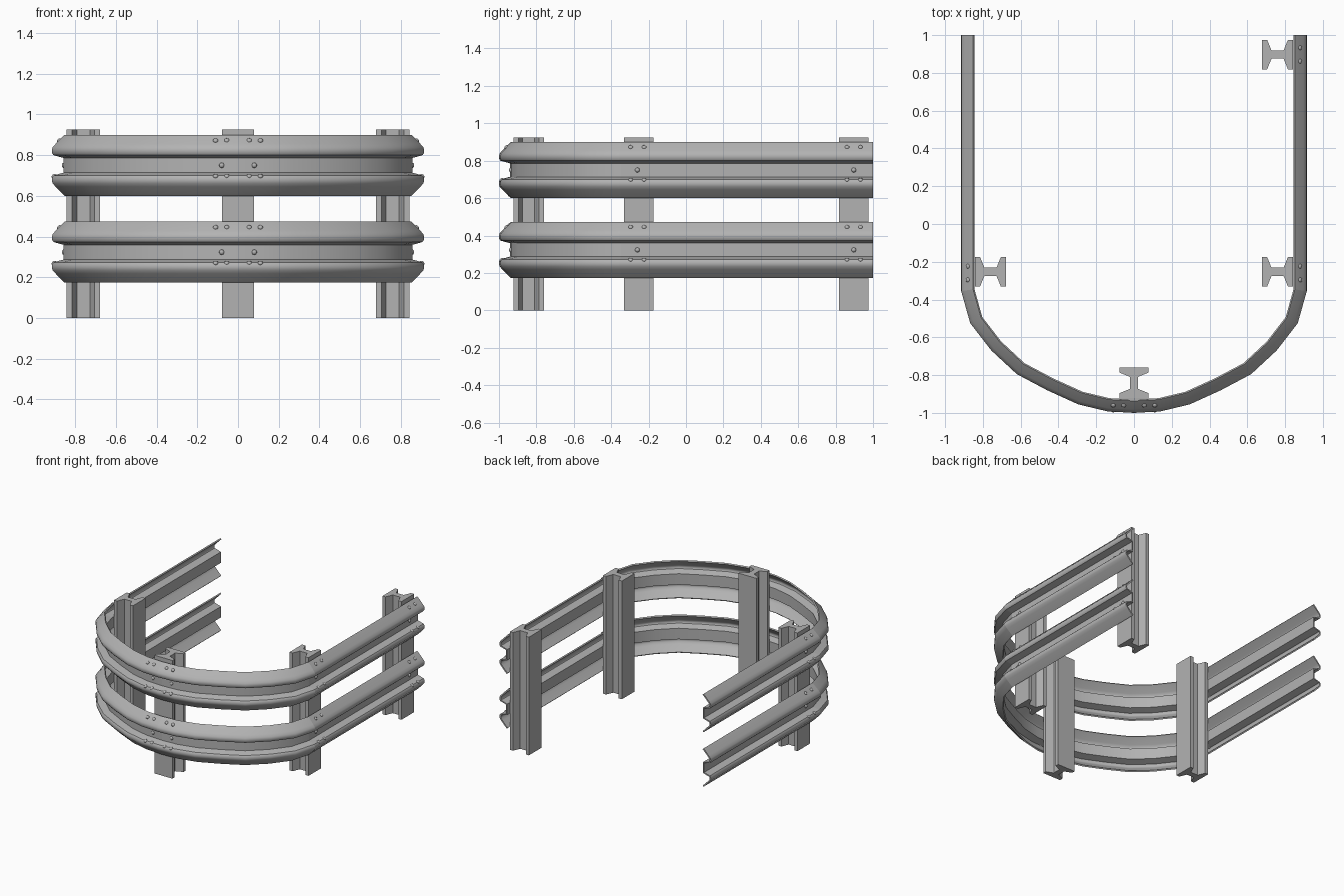
import bpy, bmesh, math
from mathutils import Vector, Matrix

cube = bpy.data.objects.get("Cube")
if cube:
    bpy.data.objects.remove(cube, do_unlink=True)

steel = bpy.data.materials.new("galvanised_grey")
steel.use_nodes = True
GREY = (0.45, 0.45, 0.45, 1)
steel.diffuse_color = GREY
steel.node_tree.nodes["Principled BSDF"].inputs["Base Color"].default_value = GREY


def make_object(name, bm):
    mesh = bpy.data.meshes.new(name)
    bm.to_mesh(mesh)
    bm.free()
    mesh.materials.append(steel)
    obj = bpy.data.objects.new(name, mesh)
    bpy.context.collection.objects.link(obj)
    return obj


def activate(obj):
    bpy.ops.object.select_all(action='DESELECT')
    obj.select_set(True)
    bpy.context.view_layer.objects.active = obj


def smooth(obj, degrees):
    activate(obj)
    bpy.ops.object.shade_smooth_by_angle(angle=math.radians(degrees))


# Rail path in plan, from the left end round the front to the right end
half_path = [(0.915, 1), (0.915, -0.355), (0.867, -0.525), (0.755, -0.67),
             (0.62, -0.795), (0.46, -0.88), (0.295, -0.955), (0.14, -0.992)]
path = [Vector(p) for p in half_path + [(0, -1)] + [(-x, y) for x, y in half_path[::-1]]]

# Double-ridged section: height from the centre line, depth behind the outer face
half_section = [(0.15, 0.063), (0.14, 0.052), (0.105, 0.018), (0.088, 0.003),
                (0.075, 0), (0.06, 0.001), (0.05, 0.008), (0.036, 0.058)]
section = half_section + [(-h, d) for h, d in half_section[::-1]]


def left_of(v):
    return Vector((-v.y, v.x))


def miter(i):
    """Outward offset direction at a path point."""
    before = path[max(i, 1)] - path[max(i, 1) - 1]
    j = min(i, len(path) - 2)
    after = path[j + 1] - path[j]
    a, b = left_of(before.normalized()), left_of(after.normalized())
    return (a + b) / (1 + a.dot(b))


def rail(name, first, last, height):
    bm = bmesh.new()
    rows = []
    for i in range(first, last + 1):
        out = miter(i)
        row = []
        for h, d in section:
            p = path[i] - out * d
            row.append(bm.verts.new((p.x, p.y, height + h)))
        rows.append(row)
    for r, s in zip(rows, rows[1:]):
        for k in range(len(section) - 1):
            bm.faces.new((r[k], s[k], s[k + 1], r[k + 1]))
    obj = make_object(name, bm)
    activate(obj)
    mod = obj.modifiers.new("sheet_thickness", 'SOLIDIFY')
    mod.thickness = 0.011
    mod.offset = -1
    bpy.ops.object.modifier_apply(modifier=mod.name)
    smooth(obj, 35)


# Posts: I-beam plan with tapered flanges, outer flange towards +y locally
def post(name, x, y, angle):
    w, l, tip, root, web = 0.078, 0.082, 0.027, 0.05, 0.022
    quarter = [(w, l), (w, l - tip), (web, l - root)]
    right = quarter + [(a, -b) for a, b in quarter[::-1]]
    outline = right + [(-a, b) for a, b in right[::-1]]
    bm = bmesh.new()
    face = bm.faces.new([bm.verts.new((a, b, 0)) for a, b in outline])
    top = bmesh.ops.extrude_face_region(bm, geom=[face])["geom"]
    bmesh.ops.translate(bm, vec=(0, 0, 0.925),
                        verts=[v for v in top if isinstance(v, bmesh.types.BMVert)])
    bmesh.ops.recalc_face_normals(bm, faces=bm.faces)
    obj = make_object(name, bm)
    obj.location = (x, y, 0)
    obj.rotation_euler.z = math.radians(angle)


post("front_post", 0, -0.841, 180)
post("left_post", 0.76, -0.253, -90)
post("right_post", -0.76, -0.253, 90)
post("left_end_post", 0.76, 0.897, -90)


# Bolts: domed heads, all those of one rail in one object
def bolt(bm, x, y, z, out, tilt, depth):
    out = Vector(out)
    normal = out * math.cos(tilt) + Vector((0, 0, math.sin(tilt)))
    place = Matrix.Translation(Vector((x, y, z)) - out * depth)
    turn = normal.to_track_quat('Z', 'Y').to_matrix().to_4x4()
    bmesh.ops.create_uvsphere(bm, u_segments=10, v_segments=6, radius=0.013,
                              matrix=place @ turn @ Matrix.Diagonal((1, 1, 0.7, 1)))


def bolts(name, height):
    bm = bmesh.new()
    ridge = [(0.122, 0.036, math.radians(45)), (-0.053, 0.01, math.radians(50))]
    groups = [(1, -0.26), (-1, -0.26), (1, 0.897)]
    for side, y in groups:
        out = (side, 0, 0)
        bolt(bm, side * 0.915, y, height, out, 0, 0.058)
        for dy in (-0.036, 0.036):
            for dz, depth, tilt in ridge:
                bolt(bm, side * 0.915, y + dy, height + dz, out, tilt, depth)
    for side in (1, -1):
        bolt(bm, side * 0.08, -0.995, height, (0, -1, 0), 0, 0.058)
        for x in (0.055, 0.11):
            for dz, depth, tilt in ridge:
                bolt(bm, side * x, -0.996, height + dz, (0, -1, 0), tilt, depth)
    smooth(make_object(name, bm), 60)


# Two tiers of rails, each made of four spliced lengths
end = len(path) - 1
for tier, height in (("upper", 0.75), ("lower", 0.323)):
    rail(tier + "_left_straight_rail", 0, 1, height)
    rail(tier + "_left_curved_rail", 1, end // 2, height)
    rail(tier + "_right_curved_rail", end // 2, end - 1, height)
    rail(tier + "_right_straight_rail", end - 1, end, height)
    bolts(tier + "_rail_bolts", height)
